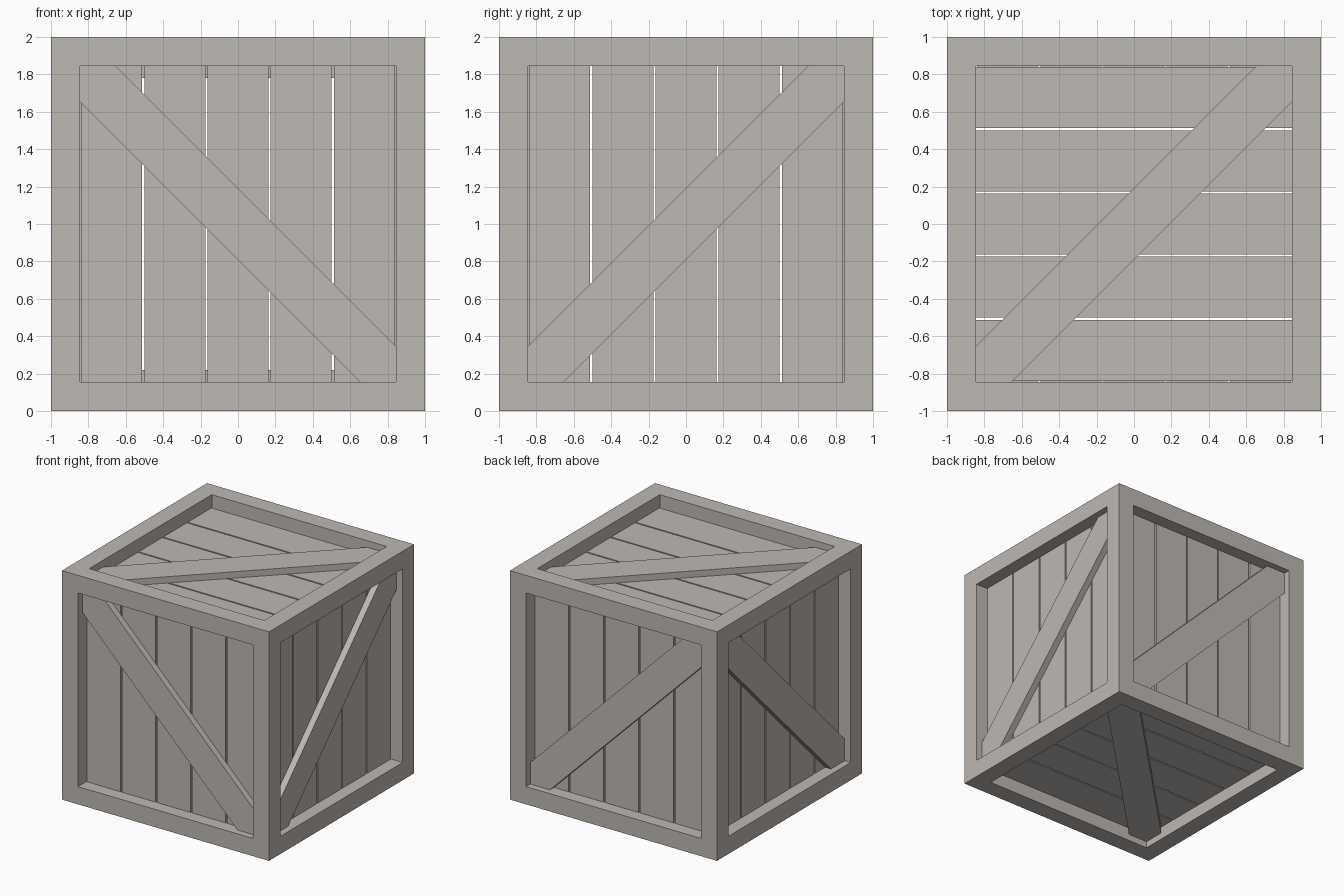
import bpy, bmesh
from itertools import product
from mathutils import Vector

if "Cube" in bpy.data.objects:
    bpy.data.objects.remove(bpy.data.objects["Cube"])

IN = 0.845          # inner edge of the frame
PLANK = (0.78, 0.886)   # plank depth range measured from the crate centre
BRACE = (0.886, 0.942)  # brace depth range
PITCH = 2 * IN / 5
GAP = 0.012
CENTRE = Vector((0, 0, 1))

wood = bpy.data.materials.new("grey_wood")
wood.diffuse_color = (0.515, 0.479, 0.445, 1)
wood.use_nodes = True
wood.node_tree.nodes["Principled BSDF"].inputs["Base Color"].default_value = wood.diffuse_color


def finish(name, bm):
    bmesh.ops.recalc_face_normals(bm, faces=bm.faces)
    me = bpy.data.meshes.new(name)
    bm.to_mesh(me)
    bm.free()
    me.materials.append(wood)
    ob = bpy.data.objects.new(name, me)
    bpy.context.collection.objects.link(ob)


def prism(bm, outline, depth, place):
    """Extrude a (u, v) outline between two depths on one crate side."""
    a, b = [[bm.verts.new(place(u, v, w)) for u, v in outline] for w in depth]
    bm.faces.new(a)
    bm.faces.new(b)
    n = len(outline)
    for i in range(n):
        j = (i + 1) % n
        bm.faces.new((a[i], a[j], b[j], b[i]))


# Frame: outer skin of a 3x3x3 cell grid in which only edge and corner cells are solid
cuts = (-1, -IN, IN, 1)


def solid(c):
    return all(0 <= k <= 2 for k in c) and sum(k != 1 for k in c) >= 2


bm = bmesh.new()
for cell in product(range(3), repeat=3):
    if not solid(cell):
        continue
    for axis, step in product(range(3), (0, 1)):
        near = list(cell)
        near[axis] += 1 if step else -1
        if solid(near):
            continue
        p, q = [k for k in range(3) if k != axis]
        quad = []
        for dp, dq in ((0, 0), (1, 0), (1, 1), (0, 1)):
            idx = list(cell)
            idx[axis] += step
            idx[p] += dp
            idx[q] += dq
            quad.append(bm.verts.new(CENTRE + Vector([cuts[k] for k in idx])))
        bm.faces.new(quad)
bmesh.ops.remove_doubles(bm, verts=bm.verts, dist=1e-4)
finish("frame", bm)

# Sides: (name, across axis, plank axis, outward axis, outward sign, brace slope)
SIDES = (
    ("front", 0, 2, 1, -1, -1), ("back", 0, 2, 1, 1, -1),
    ("right", 1, 2, 0, 1, 1), ("left", 1, 2, 0, -1, 1),
    ("top", 1, 0, 2, 1, 1), ("bottom", 1, 0, 2, -1, 1),
)
for name, ua, va, wa, sign, slope in SIDES:
    def place(u, v, w):
        p = Vector((0, 0, 0))
        p[ua], p[va], p[wa] = u, v, w * sign
        return p + CENTRE

    # Five planks with narrow see-through gaps
    bm = bmesh.new()
    h = (PITCH - GAP) / 2
    for i in range(-2, 3):
        c = i * PITCH
        prism(bm, [(c - h, -IN), (c + h, -IN), (c + h, IN), (c - h, IN)], PLANK, place)
    finish(name + "_planks", bm)

    # Diagonal brace, its ends cut to fit the frame corners
    k = IN - 0.19
    shape = [(-IN, -IN), (-k, -IN), (IN, k), (IN, IN), (k, IN), (-IN, -k)]
    bm = bmesh.new()
    prism(bm, [(u, v * slope) for u, v in shape], BRACE, place)
    finish(name + "_brace", bm)
